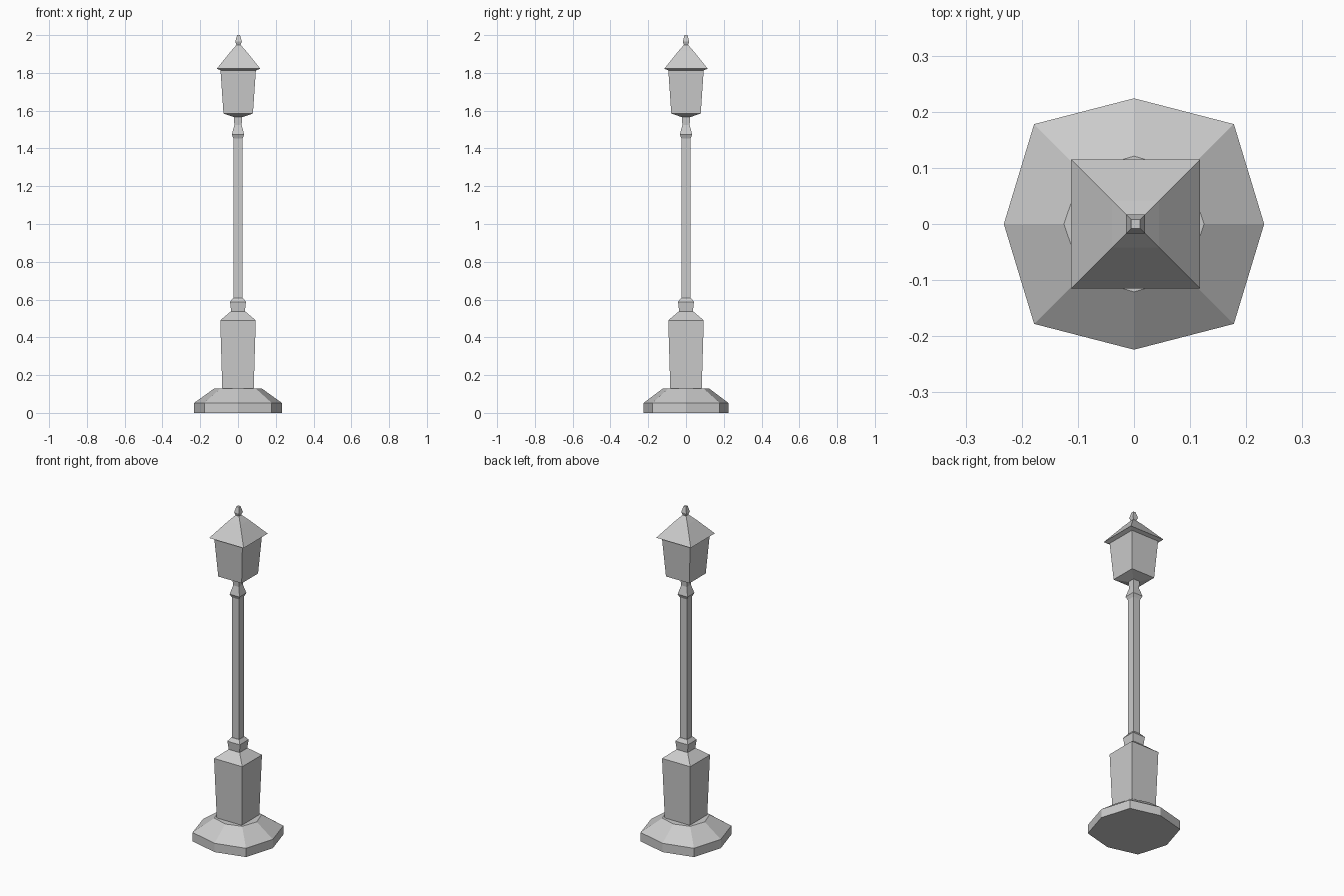
import bpy, bmesh, math

if "Cube" in bpy.data.objects:
    bpy.data.objects.remove(bpy.data.objects["Cube"])


def octagon(ax, ay, c):
    # points on the axes and on the diagonals, counter-clockwise
    return [(ax, 0), (c, c), (0, ay), (-c, c), (-ax, 0), (-c, -c), (0, -ay), (c, -c)]


def square(h):
    return [(h, h), (-h, h), (-h, -h), (h, -h)]


def loft(name, rings, x=0.0):
    """Closed flat-faced solid through (height, outline) rings."""
    bm = bmesh.new()
    loops = [[bm.verts.new((px + x, py, z)) for px, py in pts] for z, pts in rings]
    n = len(loops[0])
    for a, b in zip(loops, loops[1:]):
        for i in range(n):
            j = (i + 1) % n
            bm.faces.new((a[i], a[j], b[j], b[i]))
    bm.faces.new(loops[0][::-1])
    bm.faces.new(loops[-1])
    bmesh.ops.recalc_face_normals(bm, faces=bm.faces)
    me = bpy.data.meshes.new(name)
    bm.to_mesh(me)
    bm.free()
    ob = bpy.data.objects.new(name, me)
    bpy.context.collection.objects.link(ob)
    return ob


def square_stack(name, profile, x=0.0):
    return loft(name, [(z, square(h)) for z, h in profile], x)


# Octagonal foot with sloping top
loft("base", [(0, octagon(.232, .224, .178)),
              (.053, octagon(.232, .224, .178)),
              (.13, octagon(.125, .121, .093))])

# Square pedestal and collar
square_stack("pedestal", [(.12, .083), (.49, .094), (.538, .037)])
square_stack("lower_collar", [(.535, .036), (.588, .042), (.609, .026)])

# Pole and upper collar
square_stack("pole", [(.60, .024), (1.46, .024)])
square_stack("upper_collar", [(1.453, .024), (1.473, .033), (1.525, .019), (1.575, .023)])

# Lantern body, roof and finial
square_stack("lantern", [(1.566, .023), (1.585, .078), (1.82, .094)], .001)
square_stack("roof", [(1.812, .09), (1.822, .115), (1.913, .042), (1.947, .012)], .003)
square_stack("finial", [(1.942, .009), (1.965, .017), (2.0, .008)], .003)
